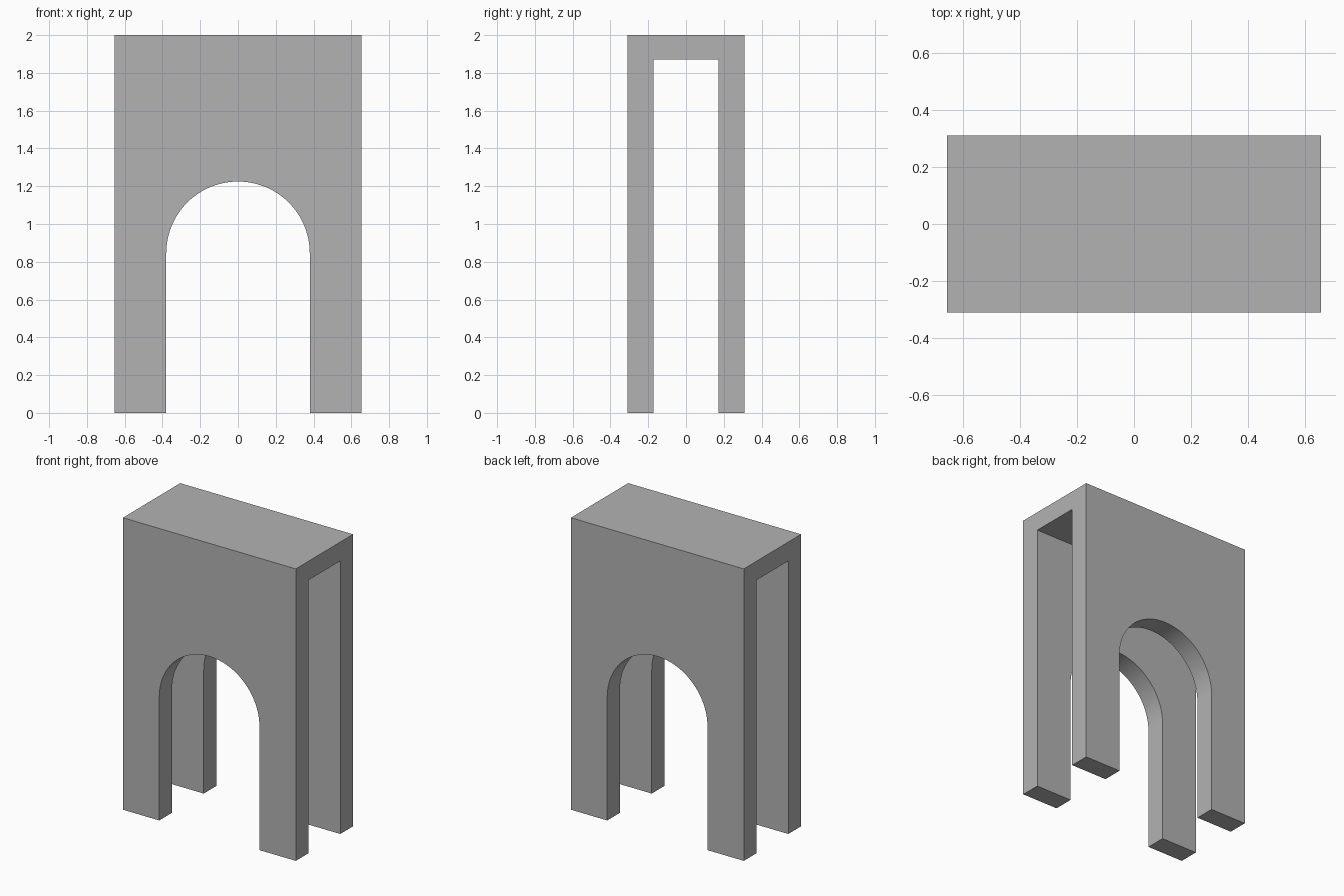
import bpy, bmesh, math

cube = bpy.data.objects.get("Cube")
if cube:
    bpy.data.objects.remove(cube, do_unlink=True)

WIDTH, DEPTH, HEIGHT = 1.31, 0.62, 2.0
ARCH_R, ARCH_SPRING = 0.38, 0.845
SLOT_WIDTH, SLOT_TOP = 0.344, 1.87

grey = bpy.data.materials.new("plain grey")
grey.use_nodes = True
colour = (0.45, 0.45, 0.45, 1)
grey.diffuse_color = colour
grey.node_tree.nodes["Principled BSDF"].inputs["Base Color"].default_value = colour


def prism(name, outline, start, offset):
    """Extrude a closed outline, given as 3D points, along one axis."""
    bm = bmesh.new()
    face = bm.faces.new([bm.verts.new([p + s for p, s in zip(pt, start)]) for pt in outline])
    top = bmesh.ops.extrude_face_region(bm, geom=[face])
    verts = [v for v in top["geom"] if isinstance(v, bmesh.types.BMVert)]
    bmesh.ops.translate(bm, verts=verts, vec=offset)
    bmesh.ops.recalc_face_normals(bm, faces=bm.faces)
    mesh = bpy.data.meshes.new(name)
    bm.to_mesh(mesh)
    bm.free()
    mesh.materials.append(grey)
    obj = bpy.data.objects.new(name, mesh)
    bpy.context.collection.objects.link(obj)
    return obj


def rectangle(width, bottom, top):
    w = width / 2
    return [(-w, bottom), (w, bottom), (w, top), (-w, top)]


# Solid block
gateway = prism("arched_gateway", [(x, 0, z) for x, z in rectangle(WIDTH, 0, HEIGHT)],
                (0, -DEPTH / 2, 0), (0, DEPTH, 0))

# Round-headed opening from front to back
steps = 48
arch = [(-ARCH_R, -1), (ARCH_R, -1)]
arch += [(ARCH_R * math.cos(math.pi * i / steps),
          ARCH_SPRING + ARCH_R * math.sin(math.pi * i / steps)) for i in range(steps + 1)]
arch_cutter = prism("arch_cutter", [(x, 0, z) for x, z in arch], (0, -1, 0), (0, 2, 0))

# Tall square slot from side to side, leaving two walls and a roof
slot_cutter = prism("slot_cutter", [(0, y, z) for y, z in rectangle(SLOT_WIDTH, -1, SLOT_TOP)],
                    (-1, 0, 0), (2, 0, 0))

bpy.ops.object.select_all(action="DESELECT")
bpy.context.view_layer.objects.active = gateway
gateway.select_set(True)
for cutter in (arch_cutter, slot_cutter):
    cutter.hide_render = True
    cut = gateway.modifiers.new(cutter.name, "BOOLEAN")
    cut.operation = "DIFFERENCE"
    cut.solver = "EXACT"
    cut.object = cutter
    bpy.ops.object.modifier_apply(modifier=cut.name)
    bpy.data.objects.remove(cutter, do_unlink=True)

bpy.ops.object.shade_smooth_by_angle(angle=math.radians(30))
